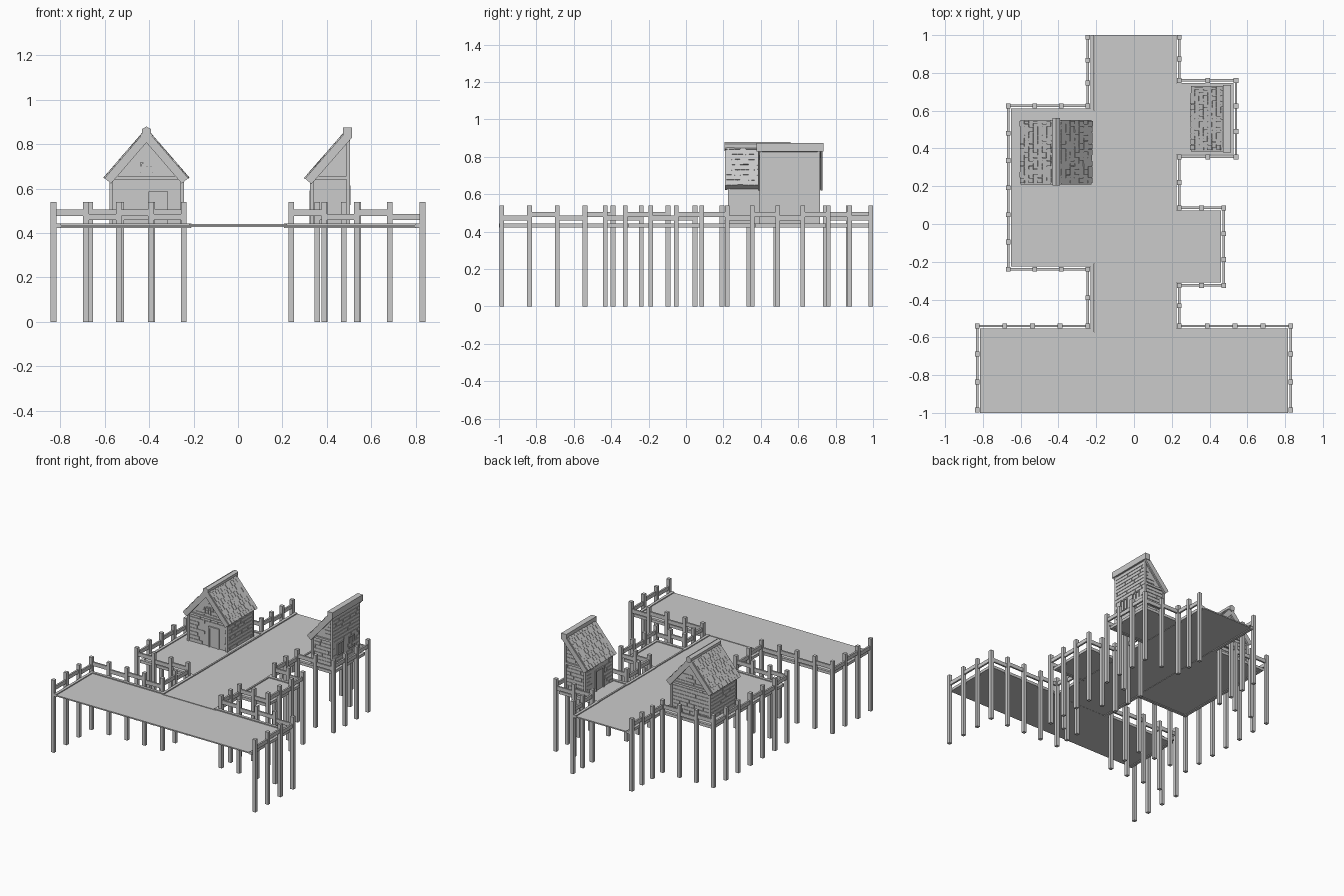
import bpy, bmesh, math, random
from mathutils import Matrix, Vector

if "Cube" in bpy.data.objects:
    bpy.data.objects.remove(bpy.data.objects["Cube"])

random.seed(4)


def finish(name, bm):
    bmesh.ops.recalc_face_normals(bm, faces=bm.faces)
    me = bpy.data.meshes.new(name)
    bm.to_mesh(me)
    bm.free()
    ob = bpy.data.objects.new(name, me)
    bpy.context.collection.objects.link(ob)
    return ob


def box(bm, x0, x1, y0, y1, z0, z1, frame=Matrix()):
    m = (Matrix.Translation(((x0 + x1) / 2, (y0 + y1) / 2, (z0 + z1) / 2))
         @ Matrix.Diagonal((x1 - x0, y1 - y0, z1 - z0, 1)))
    bmesh.ops.create_cube(bm, size=1, matrix=frame @ m)


def beam(bm, p, q, w, z0, z1, extra=0):
    box(bm, min(p[0], q[0]) - (extra if p[0] != q[0] else w / 2),
        max(p[0], q[0]) + (extra if p[0] != q[0] else w / 2),
        min(p[1], q[1]) - (extra if p[1] != q[1] else w / 2),
        max(p[1], q[1]) + (extra if p[1] != q[1] else w / 2), z0, z1)


def prism(bm, pts, y0, y1):
    a = [bm.verts.new((x, y0, z)) for x, z in pts]
    b = [bm.verts.new((x, y1, z)) for x, z in pts]
    bm.faces.new(a)
    bm.faces.new(b[::-1])
    for i in range(len(pts)):
        j = (i + 1) % len(pts)
        bm.faces.new((a[i], b[i], b[j], a[j]))


# Decks: walkway, front platform, side platforms
for name, x0, x1, y0, y1 in (("walkway_deck", -.21, .21, -.575, 1),
                             ("front_deck", -.797, .797, -1, -.575),
                             ("left_deck", -.635, -.21, -.21, .595),
                             ("right_back_deck", .21, .515, .38, .735),
                             ("right_front_deck", .21, .45, -.30, .062)):
    bm = bmesh.new()
    box(bm, x0, x1, y0, y1, .427, .436)
    finish(name, bm)

# Fence outlines: x, y, y direction toward the deck
left = [(-.245, .988, 0), (-.245, .625, -1), (-.665, .625, -1), (-.665, -.24, 1),
        (-.245, -.24, 1), (-.245, -.54, -1), (-.83, -.54, -1), (-.83, -.985, 0)]
right = [(.24, .988, 0), (.24, .76, -1), (.54, .76, -1), (.54, .355, 1), (.24, .355, 1),
         (.24, .085, -1), (.475, .085, -1), (.475, -.325, 1), (.24, -.325, 1),
         (.24, -.54, -1), (.83, -.54, -1), (.83, -.985, 0)]
for side, path, s in (("left", left, 1), ("right", right, -1)):
    posts, rails, trim = set(), bmesh.new(), bmesh.new()
    inner = [(x + s * .024, y + d * .024) for x, y, d in path]
    inner[0] = (inner[0][0], .99)
    inner[-1] = (inner[-1][0], -.99)
    for p, q in zip(inner, inner[1:]):
        beam(trim, p, q, .02, .422, .443, .01)
    for p, q in zip(path, path[1:]):
        a, b = sorted((Vector(p[:2]), Vector(q[:2])), key=lambda v: v.x + v.y)
        n = math.ceil((b - a).length / .1501)
        pts = [tuple(round(c, 4) for c in a.lerp(b, i / n)) for i in range(n + 1)]
        posts.update(pts)
        phase = 1 if abs(p[0]) > .8 and p[0] == q[0] else 0
        for i in range(n):
            z = .458 if (i + phase) % 2 else .477
            beam(rails, pts[i], pts[i + 1], .013, z, z + .028, .012)
    bm = bmesh.new()
    for x, y in sorted(posts):
        box(bm, x - .0125, x + .0125, y - .0125, y + .0125, 0, .54)
    finish(side + "_posts", bm)
    finish(side + "_rails", rails)
    finish(side + "_deck_trim", trim)

# Sills where the platforms meet the walkway
bm = bmesh.new()
beam(bm, (-.215, -.21), (-.215, .6), .012, .424, .443)
beam(bm, (.215, .37), (.215, .74), .012, .424, .443)
beam(bm, (.215, -.31), (.215, .07), .012, .424, .443)
beam(bm, (-.22, -.577), (.22, -.577), .008, .426, .44)
finish("sills", bm)


def courses(bm, frame, width, height, inside, row=.026, plank=.075):
    """Staggered siding planks on a face: u along, v up, thickness outward."""
    n = max(1, round(height / row))
    for r in range(n):
        u = -random.random() * plank
        while u < width:
            w = plank * random.uniform(.75, 1.25)
            a, b = max(u, 0) + .001, min(u + w, width) - .001
            v0, v1 = r * height / n + .0015, (r + 1) * height / n - .0015
            if b - a > .008 and all(inside(c, v) for c in (a, b) for v in (v0, v1)):
                box(bm, a, b, v0, v1, -.001, .004, frame)
            u += w


def face_frame(origin, u, v):
    u, v = Vector(u).normalized(), Vector(v).normalized()
    m = Matrix((u, v, u.cross(v))).transposed().to_4x4()
    m.translation = Vector(origin)
    return m


def roof_slab(name, eave, apex, y0, y1, t=.03):
    """Sloped slab with rows of shingles and rake boards."""
    e, a = Vector(eave), Vector(apex)
    d = (a - e).normalized()
    nrm = Vector((-d.y, d.x)) if d.x > 0 else Vector((d.y, -d.x))
    bm = bmesh.new()
    prism(bm, [e, a, a - nrm * t, e - nrm * t], y0, y1)
    for y in (y0, y1):
        prism(bm, [e, a, a - nrm * (t + .008), e - nrm * (t + .008)], y - .006, y + .006)
    u = (0, -1, 0) if d.x > 0 else (0, 1, 0)
    f = face_frame((e.x, y1 if d.x > 0 else y0, e.y), u, (d.x, 0, d.y))
    rows, width, length = 8, y1 - y0, (a - e).length
    for r in range(rows):
        k = 11
        for i in range(k):
            off = .5 * (r % 2)
            u0, u1 = max((i - off) * width / k, 0), (i + 1 - off) * width / k
            v0 = r * length / rows + random.uniform(-.003, .002)
            box(bm, u0 + .001, u1 - .001, v0, (r + 1) * length / rows - .002,
                -.001, random.uniform(.003, .006), f)
    finish(name, bm)


B = .434
# Left house: full gable
bm = bmesh.new()
prism(bm, [(-.57, B), (-.25, B), (-.25, .65), (-.41, .84), (-.57, .65)], .235, .525)
finish("house_walls", bm)
bm = bmesh.new()
gable = lambda u, v: v < .216 or (v - .225) * .842 < .15 - abs(u - .16) and v > .235
door = lambda u, v: gable(u, v) and not (.145 < u < .28 and v < .16)
courses(bm, face_frame((-.57, .235, B), (1, 0, 0), (0, 0, 1)), .32, .40, door)
courses(bm, face_frame((-.25, .525, B), (-1, 0, 0), (0, 0, 1)), .32, .40, gable)
courses(bm, face_frame((-.25, .235, B), (0, 1, 0), (0, 0, 1)), .29, .21, lambda u, v: True)
courses(bm, face_frame((-.57, .525, B), (0, -1, 0), (0, 0, 1)), .29, .21, lambda u, v: True)
finish("house_siding", bm)
bm = bmesh.new()
for y in (.23, .53):
    box(bm, -.575, -.245, y - .008, y + .008, .64, .656)
    for x in (-.57, -.25):
        box(bm, x - .008, x + .008, y - .006, y + .006, B, .65)
finish("house_timbers", bm)
bm = bmesh.new()
for x0, x1, z0, z1 in ((-.403, -.393, B, .585), (-.325, -.315, B, .585), (-.403, -.315, .575, .587)):
    box(bm, x0, x1, .225, .24, z0, z1)
box(bm, -.393, -.325, .231, .24, B, .575)
finish("house_door", bm)
bm = bmesh.new()
for x in (-.435, -.41, -.39):
    box(bm, x - .004, x + .004, .226, .24, .675, .715)
box(bm, -.44, -.385, .226, .24, .671, .678)
box(bm, -.44, -.385, .226, .24, .711, .718)
finish("house_gable_window", bm)
roof_slab("house_roof_left", (-.60, .647), (-.412, .865), .215, .545)
roof_slab("house_roof_right", (-.224, .647), (-.412, .865), .215, .545)
bm = bmesh.new()
prism(bm, [(-.412 + .024 * math.sin(i * math.pi / 3), .855 + .024 * math.cos(i * math.pi / 3))
           for i in range(6)], .205, .56)
finish("house_ridge_beam", bm)

# Right house: lean-to with a tall outer wall
bm = bmesh.new()
prism(bm, [(.33, B), (.50, B), (.50, .84), (.475, .82), (.33, .65)], .405, .705)
finish("shed_walls", bm)
bm = bmesh.new()
lean = lambda u, v: v < .21 or (v > .235 and v < .21 + (u - .01) * 1.17)
mirror = lambda u, v: lean(.17 - u, v)
windows = lambda u, v: not (.09 < v < .18 and (.05 < u < .12 or .18 < u < .25))
courses(bm, face_frame((.33, .405, B), (1, 0, 0), (0, 0, 1)), .17, .39, lean)
courses(bm, face_frame((.50, .705, B), (-1, 0, 0), (0, 0, 1)), .17, .39, mirror)
courses(bm, face_frame((.50, .405, B), (0, 1, 0), (0, 0, 1)), .30, .39, windows)
door2 = lambda u, v: not (.10 < u < .20 and v < .16)
courses(bm, face_frame((.33, .705, B), (0, -1, 0), (0, 0, 1)), .30, .21, door2)
finish("shed_siding", bm)
bm = bmesh.new()
for y in (.40, .71):
    box(bm, .325, .505, y - .007, y + .007, .64, .656)
    box(bm, .488, .504, y - .007, y + .007, B, .83)
    box(bm, .325, .341, y - .007, y + .007, B, .65)
for y in (.505, .595):
    box(bm, .322, .335, y - .005, y + .005, B, .59)
box(bm, .322, .335, .50, .60, .58, .592)
for y in (.49, .62):
    for dy in (-.033, 0, .033):
        box(bm, .497, .507, y - .003 + dy, y + .003 + dy, .525, .612)
    for z in (.525, .606):
        box(bm, .497, .507, y - .035, y + .035, z, z + .007)
finish("shed_timbers", bm)
roof_slab("shed_roof", (.302, .645), (.485, .855), .39, .725)
bm = bmesh.new()
box(bm, .472, .514, .378, .735, .828, .874)
finish("shed_ridge_beam", bm)
